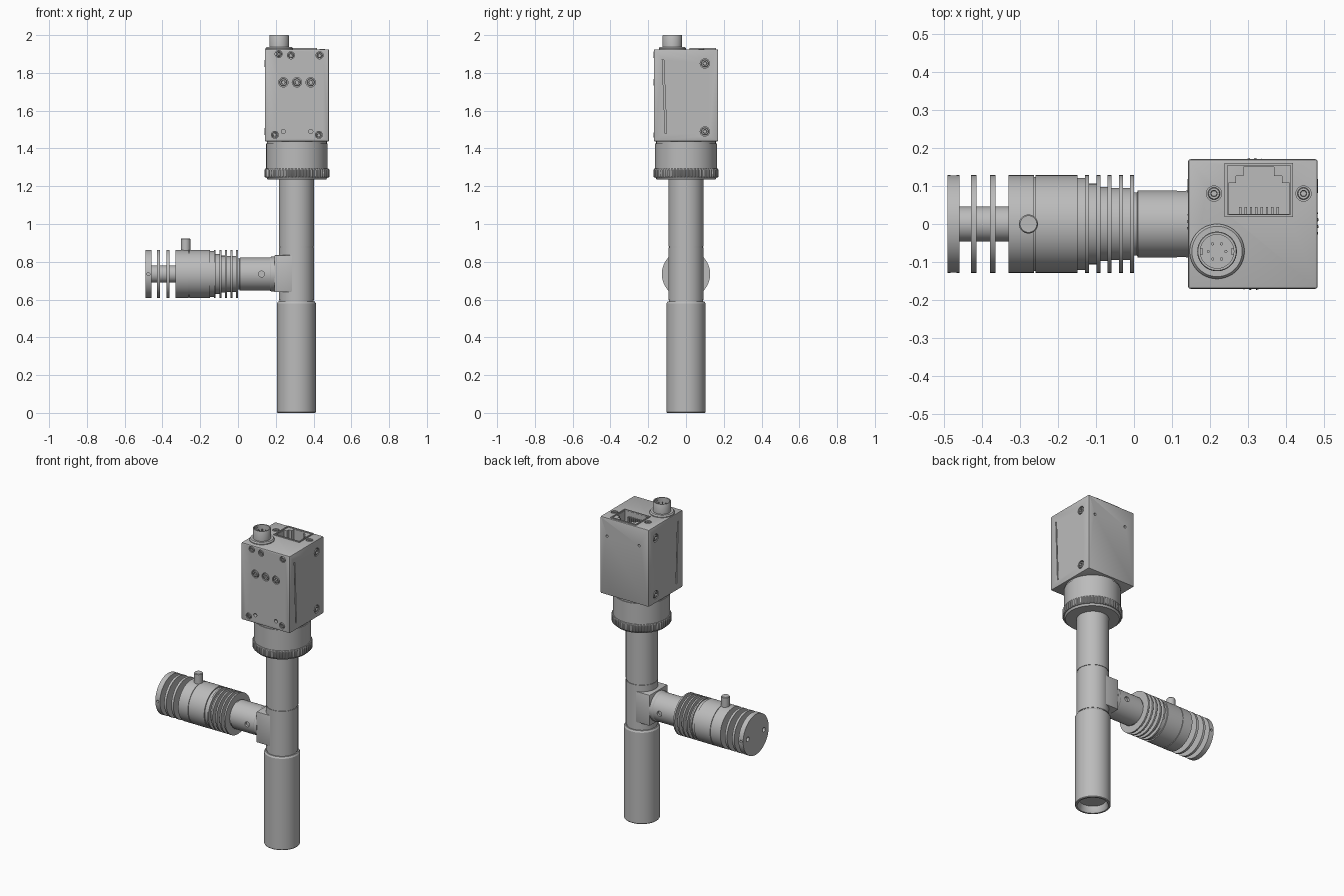
import bpy, bmesh, math
from mathutils import Vector, Matrix

if "Cube" in bpy.data.objects:
    bpy.data.objects.remove(bpy.data.objects["Cube"], do_unlink=True)

grey = bpy.data.materials.new("metal_grey")
grey.use_nodes = True
grey.diffuse_color = (0.5, 0.5, 0.5, 1)
grey.node_tree.nodes["Principled BSDF"].inputs["Base Color"].default_value = (0.5, 0.5, 0.5, 1)

UP, DOWN = Vector((0, 0, 1)), Vector((0, 0, -1))
LEFT, RIGHT = Vector((1, 0, 0)), Vector((-1, 0, 0))
FRONT, BACK = Vector((0, -1, 0)), Vector((0, 1, 0))
CX = 0.312       # optical column axis
ARM_Z = 0.735    # side arm axis


def finish(bm, name, smooth=True):
    bmesh.ops.recalc_face_normals(bm, faces=bm.faces)
    mesh = bpy.data.meshes.new(name)
    bm.to_mesh(mesh)
    bm.free()
    mesh.materials.append(grey)
    ob = bpy.data.objects.new(name, mesh)
    bpy.context.collection.objects.link(ob)
    if smooth:
        shade(ob)
    return ob


def shade(ob):
    bpy.ops.object.select_all(action='DESELECT')
    ob.select_set(True)
    bpy.context.view_layer.objects.active = ob
    bpy.ops.object.shade_smooth_by_angle(angle=math.radians(30))


def add_lathe(bm, profile, origin=(0, 0, 0), axis=UP, sides=64, knurl=0, knurl_r=9):
    """Revolve (radius, height) points; radii above knurl_r alternate in and out."""
    place = Matrix.Translation(origin) @ axis.to_track_quat('Z', 'Y').to_matrix().to_4x4()
    rings = []
    for r, h in profile:
        if r == 0:
            rings.append([bm.verts.new(place @ Vector((0, 0, h)))] * sides)
            continue
        ring = []
        for i in range(sides):
            a = math.tau * i / sides
            rr = r - knurl if r > knurl_r and i % 4 < 2 else r
            ring.append(bm.verts.new(place @ Vector((rr * math.cos(a), rr * math.sin(a), h))))
        rings.append(ring)
    for lo, hi in zip(rings, rings[1:]):
        for i in range(sides):
            j = (i + 1) % sides
            quad = list(dict.fromkeys((lo[i], lo[j], hi[j], hi[i])))
            bm.faces.new(quad)


def lathe(name, profile, *args, **kw):
    bm = bmesh.new()
    add_lathe(bm, profile, *args, **kw)
    return finish(bm, name)


def stepped(steps):
    """Profile from (start, end, radius) steps."""
    pts = [(0, steps[0][0])]
    for a, b, r in steps:
        pts += [(r, a), (r, b)]
    return pts + [(0, steps[-1][1])]


def add_box(bm, lo, hi, turn=Matrix()):
    lo, hi = Vector(lo), Vector(hi)
    mat = Matrix.Translation((lo + hi) / 2) @ turn @ Matrix.Diagonal((*(hi - lo), 1))
    bmesh.ops.create_cube(bm, size=1, matrix=mat)


def box(name, lo, hi, bevel=0):
    bm = bmesh.new()
    add_box(bm, lo, hi)
    if bevel:
        bmesh.ops.bevel(bm, geom=bm.edges[:], offset=bevel, segments=2, affect='EDGES', profile=0.5)
    return finish(bm, name)


def add_pocket(bm, at, axis, r, depth):
    add_lathe(bm, [(0, -depth), (r, -depth), (r, depth), (0, depth)], at, axis, sides=24)


def cut(ob, bm):
    cutter = finish(bm, "cutter", smooth=False)
    cutter.hide_render = True
    mod = ob.modifiers.new("cut", 'BOOLEAN')
    mod.operation, mod.solver, mod.object = 'DIFFERENCE', 'EXACT', cutter
    bpy.context.view_layer.objects.active = ob
    bpy.ops.object.modifier_apply(modifier=mod.name)
    bpy.data.objects.remove(cutter, do_unlink=True)
    shade(ob)


# Main column: hollow objective barrel, tee section, upper tube
lathe("objective_barrel", [(0, 0.04), (0.078, 0.04), (0.082, 0.012), (0.09, 0), (0.1, 0),
      (0.103, 0.004), (0.103, 0.58), (0.097, 0.59), (0, 0.59)], (CX - 0.003, 0, 0))
lathe("column_tube", stepped([(0.58, 0.598, 0.09), (0.598, 0.876, 0.093), (0.876, 0.882, 0.09),
      (0.882, 1.25, 0.093)]), (CX - 0.003, 0, 0))

# Camera mount and knurled lock ring
lathe("mount_cylinder", stepped([(1.28, 1.425, 0.163), (1.425, 1.445, 0.158)]), (CX, 0, 0))
lathe("knurled_ring", [(0, 1.235), (0.155, 1.235), (0.162, 1.247), (0.168, 1.247), (0.173, 1.252),
      (0.173, 1.286), (0.167, 1.294), (0, 1.294)], (CX, 0, 0), sides=240, knurl=0.005, knurl_r=0.17)

# Camera housing
X0, X1, Y, Z0, Z1 = CX - 0.17, CX + 0.17, 0.17, 1.437, 1.925
camera = box("camera_housing", (X0, -Y, Z0), (X1, Y, Z1), 0.006)

# Screw places: position, direction, pocket radius
screws = []
for x, z in ((0.215, 1.9), (0.28, 1.893), (0.432, 1.893), (0.195, 1.472), (0.428, 1.472)):
    screws.append((Vector((x, -Y, z)), FRONT, 0.019))
for x in (0.24, CX, 0.385):
    screws.append((Vector((x, -Y, 1.75)), FRONT, 0.025))
for x, axis in ((X0, RIGHT), (X1, LEFT)):
    for z in (1.85, 1.49):
        screws.append((Vector((x, 0.1, z)), axis, 0.025))
for x in (0.21, 0.445):
    screws.append((Vector((x, 0.08, Z1)), UP, 0.02))

cutters = bmesh.new()
for at, axis, r in screws:
    add_pocket(cutters, at, axis, r, 0.016)
for x in (0.24, 0.385):
    add_pocket(cutters, (x, -Y, 1.49), FRONT, 0.011, 0.02)
for x in (0.21, 0.435):
    add_pocket(cutters, (x, Y, 1.81), BACK, 0.008, 0.02)
# Slanted side slots
for x in (X0, X1):
    add_box(cutters, (x - 0.01, -0.118, 1.48), (x + 0.01, -0.11, 1.87),
            Matrix.Rotation(math.radians(2.3), 4, 'X'))
# Stepped network socket opening
half = [(0.08, 0.026), (0.08, 0.108), (0.06, 0.108), (0.06, 0.126), (0.04, 0.126), (0.04, 0.15)]
SX = 0.328
outline = [(SX + x, y) for x, y in half] + [(SX - x, y) for x, y in reversed(half)]
socket = cutters.faces.new([cutters.verts.new((x, y, Z1 - 0.13)) for x, y in outline])
grown = bmesh.ops.extrude_face_region(cutters, geom=[socket])["geom"]
bmesh.ops.translate(cutters, vec=(0, 0, 0.2), verts=[v for v in grown if isinstance(v, bmesh.types.BMVert)])
cut(camera, cutters)

# Screw heads with six-sided sockets
bm = bmesh.new()
for at, axis, r in screws:
    add_lathe(bm, [(0, -0.016), (r * 0.8, -0.016), (r * 0.8, -0.002), (r * 0.7, 0.001),
                   (r * 0.42, 0.001)], at, axis, sides=24)
    add_lathe(bm, [(r * 0.45, 0.001), (r * 0.4, -0.009), (0, -0.009)], at, axis, sides=6)
finish(bm, "screw_heads")

# Network socket frame and contacts
bm = bmesh.new()
for lo, hi in (((-0.09, 0.018), (0.09, 0.025)), ((-0.09, 0.153), (0.09, 0.16)),
               ((-0.09, 0.025), (-0.083, 0.153)), ((0.083, 0.025), (0.09, 0.153))):
    add_box(bm, (SX + lo[0], lo[1], Z1 - 0.01), (SX + hi[0], hi[1], Z1 + 0.006))
for i in range(8):
    x = SX - 0.049 + i * 0.014
    add_box(bm, (x - 0.003, 0.026, Z1 - 0.13), (x + 0.003, 0.045, Z1 - 0.03))
finish(bm, "network_socket", smooth=False)

# Round power connector with pins and key
PX, PY = 0.218, -0.072
lathe("round_connector", [(0, 1.92), (0.072, 1.92), (0.072, 1.93), (0.066, 1.938), (0.052, 1.938),
      (0.052, 1.996), (0.05, 2), (0.044, 2), (0.044, 1.95), (0, 1.95)], (PX, PY, 0))
bm = bmesh.new()
for i in range(6):
    a = math.tau * i / 6
    add_pocket(bm, (PX + 0.023 * math.cos(a), PY + 0.023 * math.sin(a), 1.96), UP, 0.004, 0.02)
for s in (-1, 1):
    add_box(bm, (PX + s * 0.041 - 0.004, PY - 0.008, 1.95), (PX + s * 0.041 + 0.004, PY + 0.008, 1.99))
finish(bm, "connector_pins")

# Tee block and side arm
box("tee_block", (0.192, -0.09, 0.64), (CX, 0.09, 0.835), 0.004)
arm = lathe("arm_tube", [(0, -0.01), (0.083, -0.01), (0.083, 0.008), (0.088, 0.01), (0.088, 0.17),
            (0.092, 0.176), (0.092, 0.195), (0, 0.195)], (0, 0, ARM_Z), LEFT)
bm = bmesh.new()
for s, axis in ((-1, FRONT), (1, BACK)):
    add_pocket(bm, (0.125, s * 0.088, ARM_Z), axis, 0.016, 0.015)
cut(arm, bm)

# Finned light source
R, CORE = 0.128, 0.046
steps = [(-0.49, -0.458, R)]
for a, b in ((-0.428, -0.413), (-0.378, -0.363)):
    steps += [(steps[-1][1], a, CORE), (a, b, R)]
steps += [(-0.363, -0.33, CORE), (-0.33, -0.262, R), (-0.262, -0.258, R - 0.004),
          (-0.258, -0.148, R), (-0.148, -0.128, 0.121)]
for i, inner in enumerate((0.106, 0.097, 0.095, 0.095, 0)):
    a = -0.128 + i * 0.0295
    steps.append((a, a + 0.01, R))
    if inner:
        steps.append((a + 0.01, a + 0.0295, inner))
light = lathe("finned_light_source", stepped(steps), (0, 0, ARM_Z), LEFT, sides=72)
bm = bmesh.new()
for s, axis in ((-1, FRONT), (1, BACK)):
    add_pocket(bm, (-0.49, s * 0.08, ARM_Z), RIGHT, 0.014, 0.02)
    add_pocket(bm, (-0.474, s * R, ARM_Z), axis, 0.008, 0.02)
cut(light, bm)

# Clamp knob on top of the light
lathe("clamp_knob", [(0, 0.84), (0.025, 0.84), (0.025, 0.92), (0.022, 0.924), (0, 0.924)],
      (-0.277, 0, 0), sides=32)
